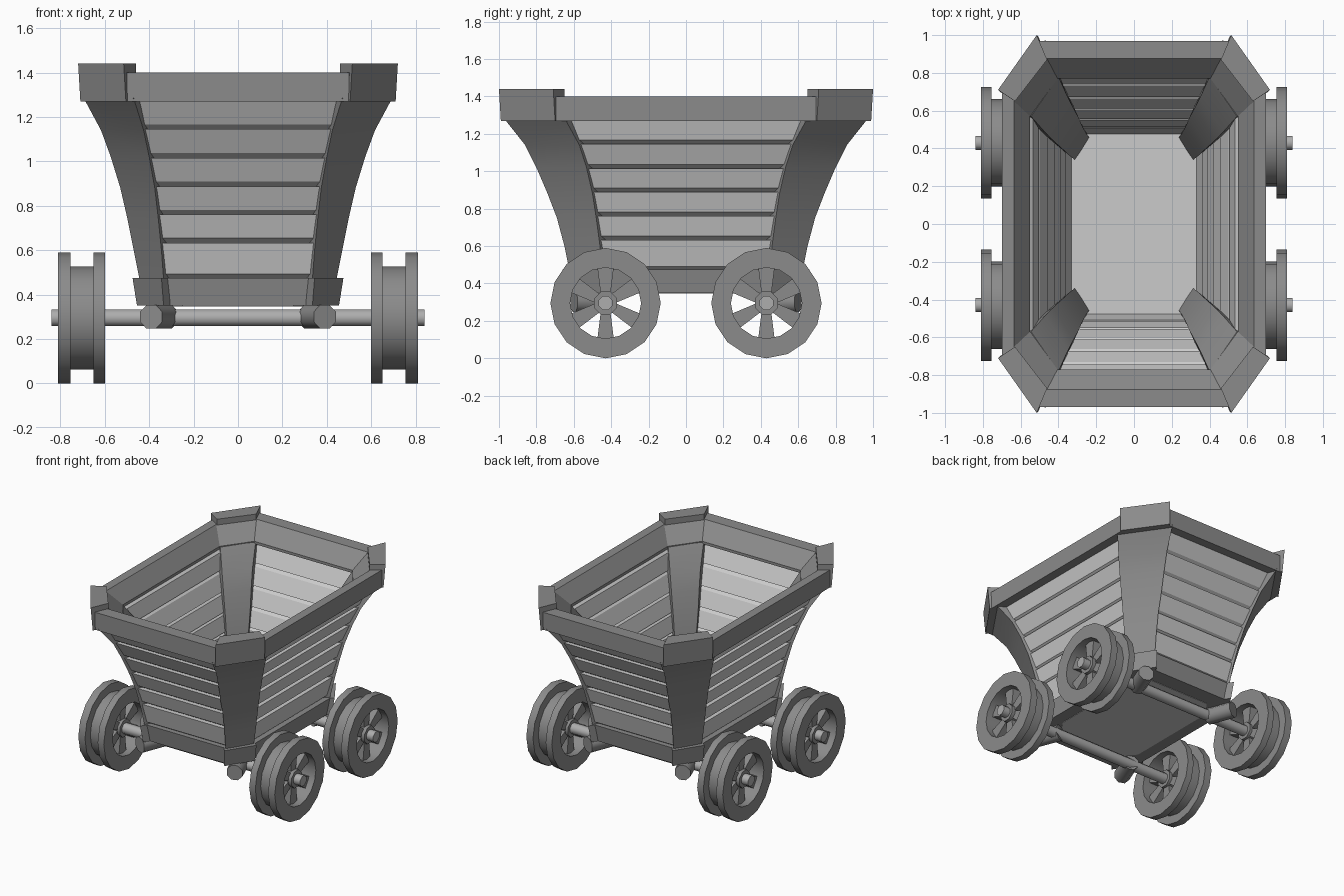
import bpy, bmesh
from math import sin, cos, pi, radians
from mathutils import Matrix

if "Cube" in bpy.data.objects:
    bpy.data.objects.remove(bpy.data.objects["Cube"])


def grey(name, v):
    m = bpy.data.materials.new(name)
    m.diffuse_color = (v, v, v, 1)
    m.use_nodes = True
    m.node_tree.nodes["Principled BSDF"].inputs["Base Color"].default_value = m.diffuse_color
    return m


FRAME = grey("dark_frame", .26)
BOARD = grey("light_board", .56)
METAL = grey("axle_metal", .42)


def loft(name, sections, mat, loop=False, smooth=0):
    """Skin equal-length closed sections; loop joins last to first, else cap ends."""
    bm = bmesh.new()
    rows = [[bm.verts.new(p) for p in s] for s in sections]
    n = len(rows[0])
    pairs = list(zip(rows, rows[1:] + rows[:1])) if loop else list(zip(rows, rows[1:]))
    for a, b in pairs:
        for i in range(n):
            j = (i + 1) % n
            bm.faces.new((a[i], a[j], b[j], b[i]))
    if not loop:
        bm.faces.new(rows[0][::-1])
        bm.faces.new(rows[-1])
    bmesh.ops.recalc_face_normals(bm, faces=bm.faces)
    for f in bm.faces:
        f.smooth = smooth > 0
    me = bpy.data.meshes.new(name)
    bm.to_mesh(me)
    bm.free()
    if smooth:
        me.set_sharp_from_angle(angle=radians(smooth))
    me.materials.append(mat)
    ob = bpy.data.objects.new(name, me)
    bpy.context.collection.objects.link(ob)
    return ob


def mirrored(ob, x=True, y=True):
    m = ob.modifiers.new("mirror", 'MIRROR')
    m.use_axis = (x, y, False)
    m.mirror_object = centre
    return ob


def octagon(a, b, z):
    """Cut-corner rectangle; a and b are the two ends of the +x +y corner cut."""
    q = [b, a]
    pts = q + [(-x, y) for x, y in q[::-1]]
    pts += [(-x, -y) for x, y in pts]
    return [(x, y, z) for x, y in pts]


def sample(table, z):
    """Linear lookup in rows of (z, value)."""
    for (z0, v0), (z1, v1) in zip(table, table[1:]):
        if z <= z1:
            return v0 + (v1 - v0) * (z - z0) / (z1 - z0)
    return table[-1][1]


def disc(x, r, n):
    return [(x, r * sin(2 * pi * (i + .5) / n), r * cos(2 * pi * (i + .5) / n)) for i in range(n)]


centre = bpy.data.objects.new("mirror_centre", None)
centre.hide_render = True
bpy.context.collection.objects.link(centre)

# Curved profiles of the corner posts: edge A faces the end, edge B the side
Z = (.40, .60, .75, .88, 1.02, 1.14, 1.285)
AX = list(zip(Z, (.33, .345, .36, .375, .40, .425, .47)))
AY = list(zip(Z, (.61, .65, .69, .74, .80, .86, .975)))
BX = list(zip(Z, (.43, .47, .50, .53, .573, .617, .695)))
BY = list(zip(Z, (.44, .46, .48, .50, .532, .57, .65)))

# Corner posts
sections = []
for z in Z:
    t = (z - Z[0]) / (Z[-1] - Z[0])
    ax, ay, bx, by = (sample(c, z) for c in (AX, AY, BX, BY))
    sections.append([(ax, ay, z), (bx, by, z),
                     (bx - .13 - .02 * t, by - .11 + .03 * t, z),
                     (ax - .10 + .03 * t, ay - .165 - .03 * t, z)])
mirrored(loft("corner_post", sections, FRAME, smooth=30))

# Wall planks, six per wall, edges bevelled so the joints read as grooves
levels = (.47, .632, .76, .888, 1.015, 1.145, 1.275)
for i, (z0, z1) in enumerate(zip(levels, levels[1:])):
    for kind, depth, half in (("end_plank", AY, AX), ("side_plank", BX, BY)):
        end = kind == "end_plank"
        o0, o1 = sample(depth, z0) - .015, sample(depth, z1 - .02) - .01
        if i == 5:
            o1 -= .035
        thick = .135 - .006 * i if end else .1
        prof = [(o0 - thick, z0), (o0 - .035, z0), (o0, z0 + .022),
                (o1, z1), (o1 - thick + .03, z1), (o1 - thick, z1 - .02)]
        ends = []
        for s in (-1, 1):
            row = []
            for d, z in prof:
                w = s * sample(half, z)
                row.append((w, d, z) if end else (d, w, z))
            ends.append(row)
        mirrored(loft(f"{kind}_{i + 1}", ends, BOARD), x=not end, y=end)

# Top rim with a sloping inner face
loft("top_rim", [octagon((.50, .97), (.70, .70), 1.27),
                 octagon((.50, .97), (.70, .70), 1.40),
                 octagon((.46, .875), (.635, .65), 1.40),
                 octagon((.405, .77), (.55, .57), 1.29),
                 octagon((.405, .77), (.55, .57), 1.27)], FRAME, loop=True)

# Raised caps on the rim corners
mirrored(loft("rim_corner_cap", [
    [(.505, .99, 1.27), (.71, .70, 1.27), (.63, .65, 1.27), (.46, .87, 1.27)],
    [(.515, 1.0, 1.44), (.72, .71, 1.44), (.63, .65, 1.44), (.46, .87, 1.44)]], FRAME))

# Base frame, light floor panel through it, and corner plates
loft("base_frame", [octagon((.32, .60), (.43, .43), .35),
                    octagon((.33, .62), (.45, .45), .475)], FRAME)
loft("floor_panel", [octagon((.25, .48), (.34, .36), z) for z in (.347, .478)], BOARD)
mirrored(loft("base_corner_plate", [
    [(.335, .64, .35), (.455, .45, .35), (.40, .40, .35), (.29, .58, .35)],
    [(.345, .66, .475), (.475, .46, .475), (.40, .40, .475), (.29, .58, .475)]], FRAME))

# Axle bearings under the corners, turned to follow the posts
WY, WZ = .43, .295
bearing = loft("axle_bearing", [disc(-.10, .058, 8), disc(.10, .058, 8)], FRAME, smooth=50)
bearing.data.transform(Matrix.Translation((.355, .505, .30)) @ Matrix.Rotation(1.2, 4, 'Z'))
mirrored(bearing)

# Axles
axle = loft("axle", [disc(-.84, .04, 8), disc(.84, .04, 8)], METAL, smooth=50)
axle.data.transform(Matrix.Translation((0, WY, WZ)))
mirrored(axle, x=False)

# Double-flanged wheel rims
profile = [(.60, .19), (.60, .295), (.65, .295), (.65, .232),
           (.755, .232), (.755, .295), (.81, .295), (.81, .19)]
rings = []
for k in range(16):
    a = 2 * pi * k / 16
    rings.append([(x, WY + r * sin(a), WZ + r * cos(a)) for x, r in profile])
mirrored(loft("wheel_rim", rings, FRAME, loop=True, smooth=30))

# Wheel hubs
hub = loft("wheel_hub", [disc(.63, .066, 8), disc(.785, .066, 8)], FRAME, smooth=50)
hub.data.transform(Matrix.Translation((0, WY, WZ)))
mirrored(hub)

# Six tapered spokes per wheel
for k in range(6):
    spoke = loft(f"wheel_spoke_{k + 1}", [
        [(x, s * w, r) for x, s in ((.65, -1), (.65, 1), (.76, 1), (.76, -1))]
        for w, r in ((.025, .04), (.045, .20))], FRAME)
    spoke.data.transform(Matrix.Translation((0, WY, WZ)) @ Matrix.Rotation(k * pi / 3, 4, 'X'))
    mirrored(spoke)
